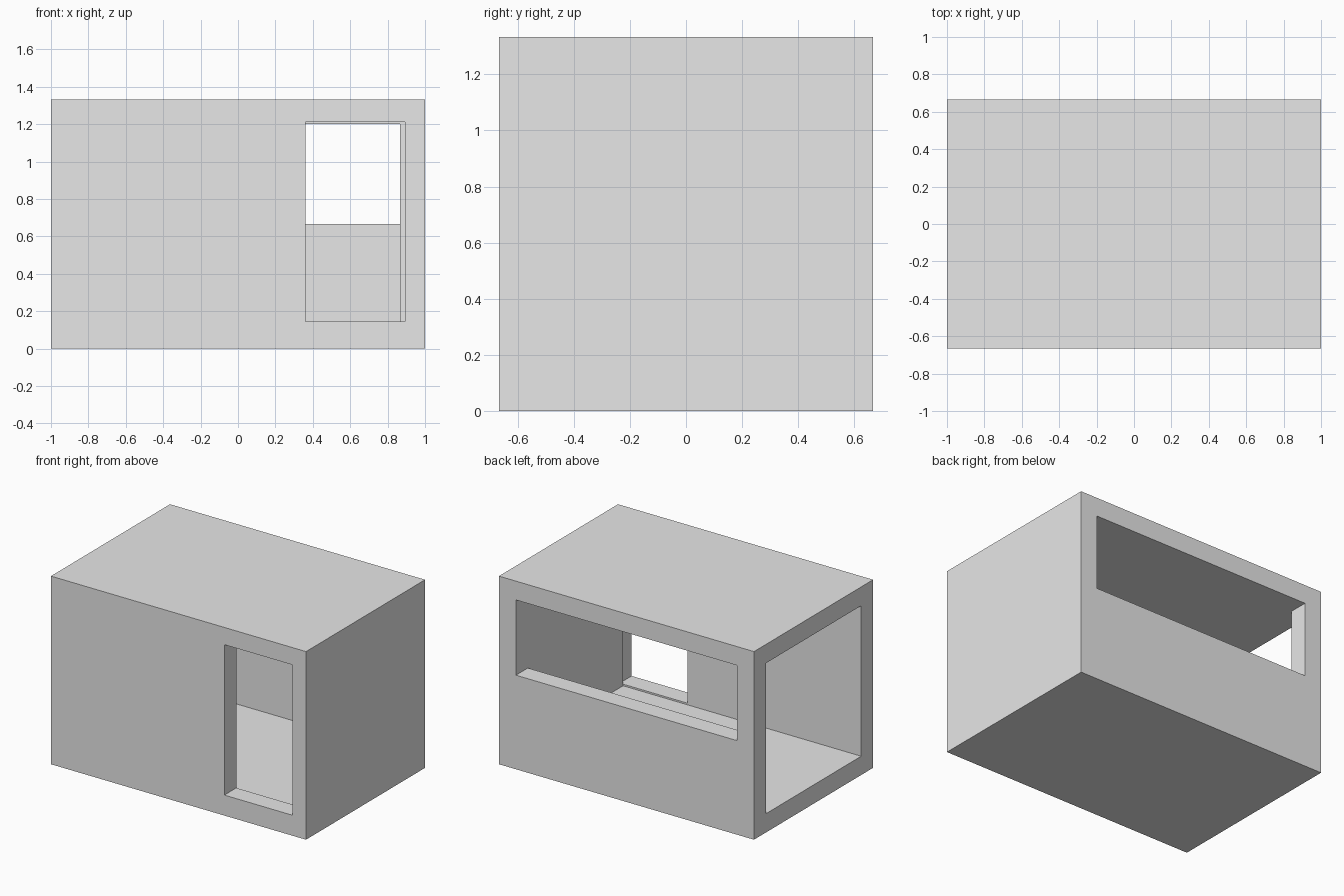
import bpy
import bmesh
from mathutils import Vector

# Remove the default cube only
default_cube = bpy.data.objects.get("Cube")
if default_cube:
    bpy.data.objects.remove(default_cube, do_unlink=True)

# Overall half sizes, height and wall thickness
HALF_X, HALF_Y, HEIGHT = 1.0, 2 / 3, 4 / 3
WALL = 2 / 15
IN_X, IN_Y = HALF_X - WALL, HALF_Y - WALL
FLOOR, CEILING = WALL, HEIGHT - WALL
SILL = HEIGHT / 2
PAST = 0.2  # how far cutters reach beyond the shell

grey = bpy.data.materials.new("plain grey")
grey.use_nodes = True
grey.diffuse_color = (0.8, 0.8, 0.8, 1)
grey.node_tree.nodes["Principled BSDF"].inputs["Base Color"].default_value = (0.8, 0.8, 0.8, 1)


def box(name, low, high):
    """Box between two opposite corners."""
    low, high = Vector(low), Vector(high)
    bm = bmesh.new()
    bmesh.ops.create_cube(bm, size=2)
    for v in bm.verts:
        v.co = [high[i] if v.co[i] > 0 else low[i] for i in range(3)]
    mesh = bpy.data.meshes.new(name)
    bm.to_mesh(mesh)
    bm.free()
    mesh.materials.append(grey)
    obj = bpy.data.objects.new(name, mesh)
    bpy.context.collection.objects.link(obj)
    return obj


def cut(target, cutter):
    """Subtract the cutter, then discard it."""
    cutter.hide_render = True
    mod = target.modifiers.new(cutter.name, "BOOLEAN")
    mod.operation = "DIFFERENCE"
    mod.solver = "EXACT"
    mod.object = cutter
    bpy.context.view_layer.objects.active = target
    bpy.ops.object.modifier_apply(modifier=mod.name)
    bpy.data.objects.remove(cutter, do_unlink=True)


# Outer shell
room = box("room_shell", (-HALF_X, -HALF_Y, 0), (HALF_X, HALF_Y, HEIGHT))

# Hollow interior, open at the -x end
cut(room, box("interior_cutter",
              (-HALF_X - PAST, -IN_Y, FLOOR), (IN_X, IN_Y, CEILING)))

# Wide window in the back wall, flush with the ceiling and end wall
cut(room, box("window_cutter",
              (-IN_X, IN_Y - PAST, SILL), (IN_X, HALF_Y + PAST, CEILING)))

# Doorway through the front wall, slightly offset from the interior
cut(room, box("door_cutter",
              (0.36, -HALF_Y - PAST, 0.145), (0.893, -IN_Y, 1.211)))
